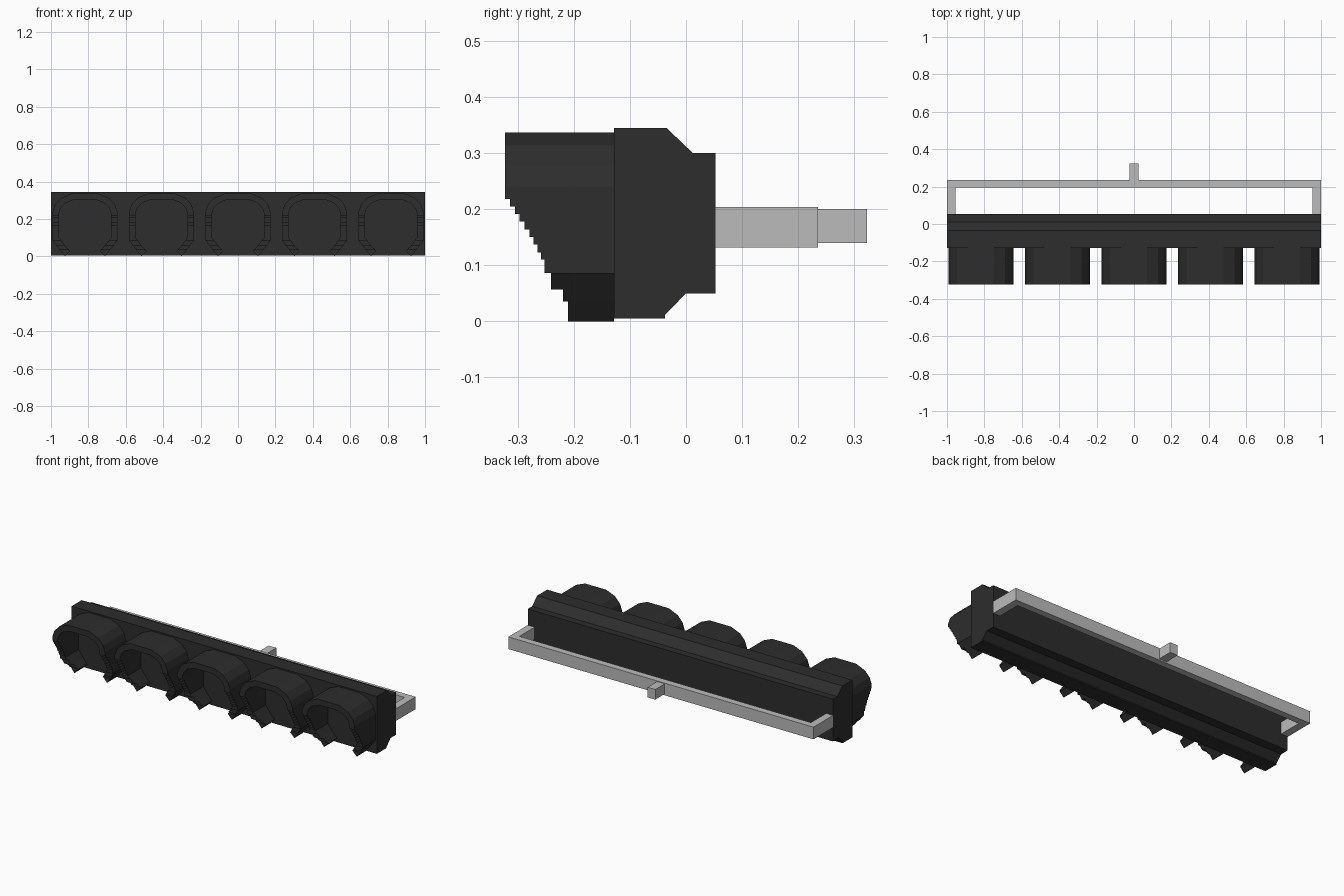
import bpy
import bmesh

if "Cube" in bpy.data.objects:
    bpy.data.objects.remove(bpy.data.objects["Cube"])


def material(name, value):
    m = bpy.data.materials.new(name)
    m.diffuse_color = (value, value, value, 1)
    m.use_nodes = True
    m.node_tree.nodes["Principled BSDF"].inputs["Base Color"].default_value = m.diffuse_color
    return m


black = material("matte_black", 0.026)
grey = material("light_grey", 0.5)


def prism(name, profile, a, b, axis, mat):
    """Extrude a closed profile along x (profile = y,z), y (x,z) or z (x,y)."""
    def place(p, t):
        q = list(p)
        q.insert("xyz".index(axis), t)
        return q
    bm = bmesh.new()
    face = bm.faces.new([bm.verts.new(place(p, a)) for p in profile])
    ext = bmesh.ops.extrude_face_region(bm, geom=[face])
    for v in ext["geom"]:
        if isinstance(v, bmesh.types.BMVert):
            v.co["xyz".index(axis)] = b
    bmesh.ops.recalc_face_normals(bm, faces=bm.faces)
    me = bpy.data.meshes.new(name)
    bm.to_mesh(me)
    bm.free()
    me.materials.append(mat)
    ob = bpy.data.objects.new(name, me)
    bpy.context.collection.objects.link(ob)
    return ob


# Long housing with chamfered back edges
prism("housing", [(-0.128, 0.005), (-0.037, 0.005), (-0.037, 0.012), (0, 0.05),
                  (0.053, 0.05), (0.053, 0.30), (0.012, 0.30), (-0.035, 0.345),
                  (-0.128, 0.345)], -1, 1, "x", black)

# Lamp hood: thick arch, open at the bottom
outer = [(0.107, 0), (0.135, 0.035), (0.173, 0.085), (0.173, 0.24),
         (0.16, 0.278), (0.128, 0.313), (0.07, 0.337)]
inner = [(0.08, 0.028), (0.108, 0.06), (0.138, 0.10), (0.138, 0.235),
         (0.128, 0.262), (0.105, 0.285), (0.06, 0.303)]


def mirrored(side):
    return side + [(-x, z) for x, z in reversed(side)]


hood = prism("lamp_hood", mirrored(outer) + mirrored(inner)[::-1],
             -0.323, -0.128, "y", black)

# Stepped cut that slopes the front of the hood back towards the bottom
steps = [(0.218, -0.314), (0.205, -0.305), (0.191, -0.297), (0.178, -0.288),
         (0.164, -0.279), (0.150, -0.272), (0.137, -0.265), (0.123, -0.258),
         (0.110, -0.252), (0.086, -0.241), (0.057, -0.219), (0.035, -0.21)]
cut_profile = [(-0.4, steps[0][0])]
for i, (z, y) in enumerate(steps):
    z_next = steps[i + 1][0] if i + 1 < len(steps) else -0.1
    cut_profile += [(y, z), (y, z_next)]
cut_profile.append((-0.4, -0.1))
cutter = prism("step_cutter", cut_profile, -0.3, 0.3, "x", black)
cutter.hide_render = True

cut = hood.modifiers.new("step_cut", "BOOLEAN")
cut.operation = "DIFFERENCE"
cut.solver = "EXACT"
cut.object = cutter
bpy.context.view_layer.update()
cut_mesh = bpy.data.meshes.new_from_object(
    hood.evaluated_get(bpy.context.evaluated_depsgraph_get()))
hood.modifiers.clear()
hood.data = cut_mesh
bpy.data.objects.remove(cutter)

# Row of five hoods
hood.location.x = -0.818
for i in range(1, 5):
    copy = hood.copy()
    copy.name = f"lamp_hood_{i + 1}"
    copy.location.x = -0.818 + 0.409 * i
    bpy.context.collection.objects.link(copy)

# Rear U-shaped bracket and its mounting stub
prism("rear_bracket", [(-1, 0.053), (-1, 0.235), (1, 0.235), (1, 0.053),
                       (0.955, 0.053), (0.955, 0.195), (-0.955, 0.195),
                       (-0.955, 0.053)], 0.132, 0.204, "z", grey)
prism("mounting_stub", [(-0.025, 0.235), (0.025, 0.235), (0.025, 0.323),
                        (-0.025, 0.323)], 0.14, 0.20, "z", grey)
